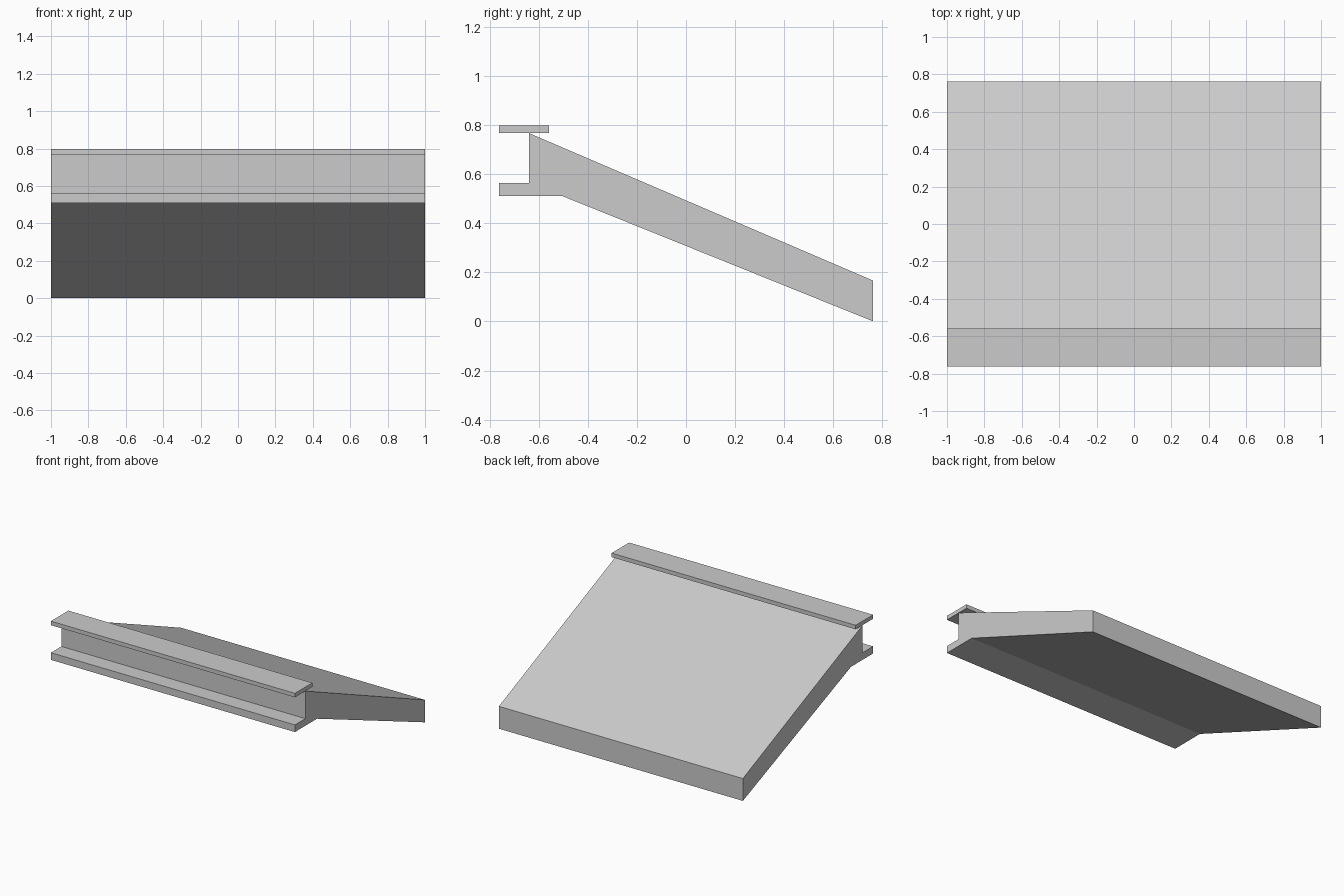
import bpy
import bmesh

cube = bpy.data.objects.get("Cube")
if cube:
    bpy.data.objects.remove(cube, do_unlink=True)

# One plain grey for the whole model
grey = bpy.data.materials.new("light grey")
grey.use_nodes = True
colour = (0.6, 0.6, 0.6, 1)
grey.diffuse_color = colour
grey.node_tree.nodes["Principled BSDF"].inputs["Base Color"].default_value = colour

HALF_WIDTH = 1.0


def extrude_profile(name, profile):
    """Sweep a closed (y, z) side profile across the full width."""
    bm = bmesh.new()
    face = bm.faces.new([bm.verts.new((-HALF_WIDTH, y, z)) for y, z in profile])
    swept = bmesh.ops.extrude_face_region(bm, geom=[face])
    verts = [g for g in swept["geom"] if isinstance(g, bmesh.types.BMVert)]
    bmesh.ops.translate(bm, verts=verts, vec=(2 * HALF_WIDTH, 0, 0))
    bmesh.ops.recalc_face_normals(bm, faces=bm.faces)
    mesh = bpy.data.meshes.new(name)
    bm.to_mesh(mesh)
    bm.free()
    mesh.materials.append(grey)
    obj = bpy.data.objects.new(name, mesh)
    bpy.context.collection.objects.link(obj)
    return obj


# Sloping slab with the upright web and lower ledge
extrude_profile("sloping_slab", [
    (-0.762, 0.51), (-0.503, 0.51), (0.762, 0.0), (0.762, 0.166),
    (-0.64, 0.767), (-0.64, 0.563), (-0.762, 0.563),
])

# Flat cap strip along the ridge
extrude_profile("top_flange", [
    (-0.762, 0.767), (-0.558, 0.767), (-0.558, 0.797), (-0.762, 0.797),
])
